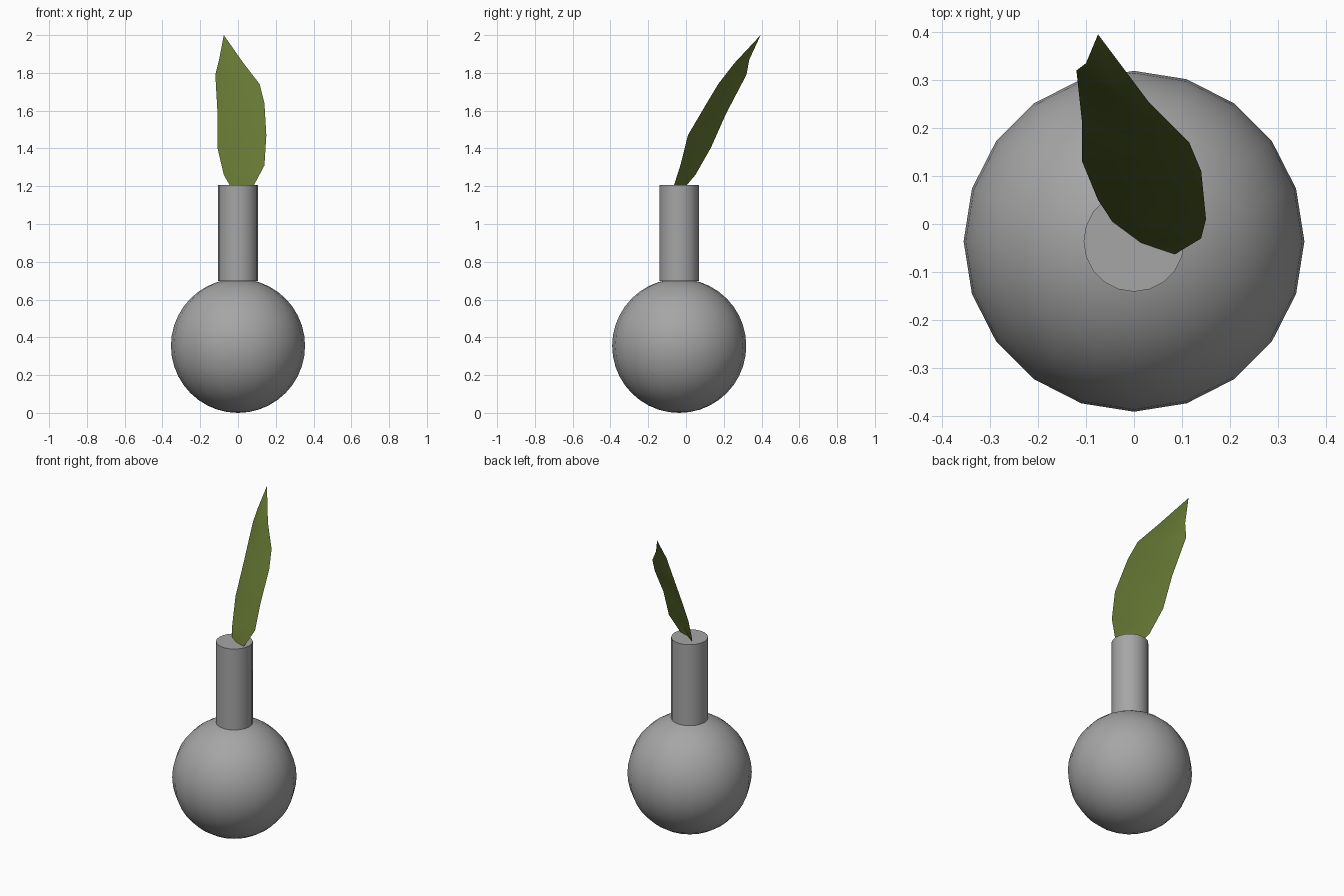
import bpy, bmesh
from mathutils import Vector

if "Cube" in bpy.data.objects:
    bpy.data.objects.remove(bpy.data.objects["Cube"])


def material(name, rgb):
    m = bpy.data.materials.new(name)
    m.diffuse_color = (*rgb, 1)
    m.use_nodes = True
    m.node_tree.nodes["Principled BSDF"].inputs["Base Color"].default_value = m.diffuse_color
    return m


grey = material("grey_ceramic", (0.38, 0.38, 0.38))
green = material("leaf_green", (0.135, 0.19, 0.034))


def finish(name, mat, angle=0.6):
    ob = bpy.context.object
    ob.name = name
    ob.data.materials.append(mat)
    bpy.ops.object.shade_smooth_by_angle(angle=angle)


# round vase body
bpy.ops.mesh.primitive_uv_sphere_add(segments=20, ring_count=20, radius=0.355,
                                     location=(0, -0.036, 0.355))
finish("vase_body", grey)

# straight neck
bpy.ops.mesh.primitive_cylinder_add(vertices=20, radius=0.105, depth=0.51,
                                    location=(0, -0.036, 0.952))
finish("vase_neck", grey)

# leaf: left and right edge points per row, lightly folded along the midrib
rows = [
    ((-0.045, 0.005, 1.207), (0.085, -0.063, 1.207)),
    ((-0.075, 0.05, 1.26), (0.14, -0.03, 1.31)),
    ((-0.108, 0.13, 1.40), (0.15, 0.01, 1.47)),
    ((-0.108, 0.21, 1.58), (0.14, 0.11, 1.64)),
    ((-0.12, 0.32, 1.79), (0.115, 0.17, 1.74)),
    ((-0.10, 0.335, 1.87), (0.03, 0.255, 1.85)),
]
fold = Vector((-0.45, -0.8, 0.4)) * 0.012
bm = bmesh.new()
strips = []
for left, right in rows:
    mid = (Vector(left) + Vector(right)) / 2 + fold
    strips.append([bm.verts.new(p) for p in (left, mid, right)])
root = bm.verts.new((0.02, -0.05, 1.12))
tip = bm.verts.new((-0.075, 0.395, 2.0))
for lo, hi in zip(strips, strips[1:]):
    for i in range(2):
        bm.faces.new((lo[i], lo[i + 1], hi[i + 1], hi[i]))
for i in range(2):
    bm.faces.new((root, strips[0][i + 1], strips[0][i]))
    bm.faces.new((strips[-1][i], strips[-1][i + 1], tip))
mesh = bpy.data.meshes.new("leaf")
bm.to_mesh(mesh)
bm.free()
leaf = bpy.data.objects.new("leaf", mesh)
bpy.context.collection.objects.link(leaf)
bpy.ops.object.select_all(action='DESELECT')
leaf.select_set(True)
bpy.context.view_layer.objects.active = leaf
finish("leaf", green, 0.8)
